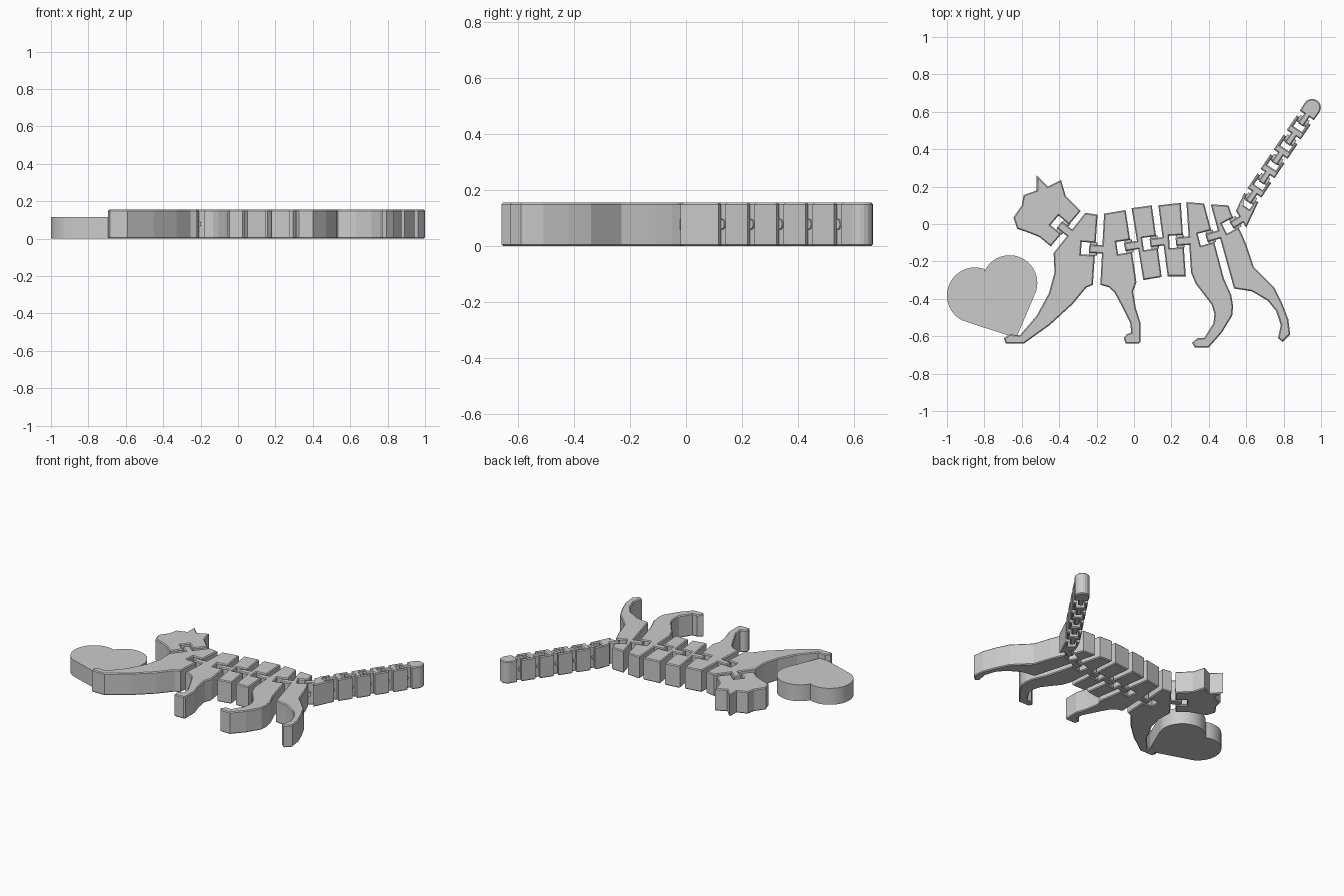
import bpy, bmesh, math
from mathutils import Vector, Matrix

if "Cube" in bpy.data.objects:
    bpy.data.objects.remove(bpy.data.objects["Cube"])

H = 0.155          # toy thickness
RIM = 0.006        # small chamfer on the top and bottom rims


def make_plate(name, pts, joints=(), height=H, rim=RIM):
    """Extrude a clockwise outline. joints: (edge index, point near edge, out, width);
    positive 'out' adds a hinge tab, negative cuts a socket."""
    pts = [Vector(p) for p in pts]
    outline, pins = [], []
    for i, a in enumerate(pts):
        outline.append(a)
        b = pts[(i + 1) % len(pts)]
        for edge, near, out, w in joints:
            if edge != i:
                continue
            d = (b - a).normalized()
            n = Vector((-d.y, d.x))
            c = a + d * (Vector(near) - a).dot(d)
            s = d * w / 2
            outline += [c - s, c - s + n * out, c + s + n * out, c + s]
            if out > 0:
                pins.append((c + n * (out - 0.024), d, w + 0.024))
    bm = bmesh.new()
    face = bm.faces.new([bm.verts.new((p.x, p.y, 0)) for p in reversed(outline)])
    ext = bmesh.ops.extrude_face_region(bm, geom=[face])["geom"]
    bmesh.ops.translate(bm, vec=(0, 0, height),
                        verts=[v for v in ext if isinstance(v, bmesh.types.BMVert)])
    bmesh.ops.recalc_face_normals(bm, faces=bm.faces)
    if rim:
        rims = [e for e in bm.edges if abs(e.verts[0].co.z - e.verts[1].co.z) < 1e-5]
        bmesh.ops.bevel(bm, geom=rims, offset=rim, segments=1, profile=0.5,
                        affect='EDGES', clamp_overlap=True)
    # hinge pins crossing each tab
    for c, d, length in pins:
        rot = Vector((0, 0, 1)).rotation_difference(d.to_3d()).to_matrix().to_4x4()
        bmesh.ops.create_cone(bm, cap_ends=True, segments=12, radius1=0.02, radius2=0.02,
                              depth=length,
                              matrix=Matrix.Translation((c.x, c.y, height / 2)) @ rot)
    me = bpy.data.meshes.new(name)
    bm.to_mesh(me)
    bm.free()
    ob = bpy.data.objects.new(name, me)
    bpy.context.collection.objects.link(ob)
    return ob


def tab(edge, p, out=0.07, w=0.045):
    return (edge, p, out, w)


def socket(edge, p, depth=0.075, w=0.066):
    return (edge, p, -depth, w)


# joint centres along the spine
NECK, J1, J2, J3, J4, J5, J6 = [(-.36, -.035), (-.185, -.135), (0, -.115), (.137, -.095),
                                (.278, -.09), (.44, -.06), (.558, .015)]

# head
make_plate("head", [(-.285, .07), (-.445, -.12), (-.505, -.07), (-.56, -.048), (-.625, -.025),
                    (-.645, .035), (-.60, .10), (-.59, .155), (-.52, .18), (-.52, .26),
                    (-.46, .20), (-.39, .235), (-.365, .15)], [socket(0, NECK)])

# chest with reaching front leg
make_plate("chest_front_leg", [
    (-.26, .06), (-.195, .05), (-.22, -.325), (-.255, -.34), (-.33, -.43), (-.45, -.54),
    (-.59, -.64), (-.685, -.64), (-.695, -.61), (-.665, -.59), (-.61, -.595), (-.52, -.49),
    (-.455, -.37), (-.425, -.26), (-.43, -.155)], [socket(1, J1), tab(14, NECK)])

# shoulder with second front leg
make_plate("shoulder_front_leg", [
    (-.16, .055), (-.045, .075), (.013, -.31), (-.005, -.36), (.01, -.45), (.035, -.53),
    (.035, -.63), (.025, -.64), (-.045, -.64), (-.055, -.61), (-.04, -.59), (-.015, -.58),
    (-.02, -.53), (-.07, -.43), (-.105, -.365), (-.135, -.338), (-.18, -.325)],
    [socket(1, J2), tab(16, J1)])

# two belly segments
make_plate("belly_segment_a", [(-.013, .085), (.095, .10), (.148, -.283), (.05, -.30)],
           [socket(1, J3), tab(3, J2)])
make_plate("belly_segment_b", [(.13, .10), (.25, .113), (.277, -.28), (.18, -.28)],
           [socket(1, J4), tab(3, J3)])

# flank with first hind leg
make_plate("flank_hind_leg", [
    (.28, .117), (.375, .11), (.48, -.29), (.52, -.38), (.53, -.44), (.525, -.49), (.47, -.58),
    (.40, -.66), (.325, -.66), (.31, -.635), (.34, -.61), (.375, -.61), (.425, -.53),
    (.43, -.48), (.415, -.43), (.33, -.32), (.305, -.26)], [socket(1, J5), tab(16, J4)])

# rump with second hind leg
make_plate("rump_hind_leg", [
    (.41, .105), (.505, .10), (.52, .055), (.575, -.05), (.60, -.11), (.64, -.23), (.75, -.34),
    (.79, -.42), (.825, -.51), (.835, -.59), (.795, -.63), (.77, -.61), (.785, -.54),
    (.76, -.465), (.715, -.41), (.63, -.36), (.535, -.345)],
    [socket(2, J6, 0.07, 0.06), tab(16, J5)])

# tail: chain of identical links along one direction
TIP = Vector((.952, .622))
U = Vector((.56, .828)).normalized()
N = Vector((U.y, -U.x))
PITCH, HALF_W, GAP = 0.125, 0.045, 0.015


def at(s, t):
    return TIP + U * s + N * t


LAST = -0.065
first = LAST - 4 * PITCH
make_plate("tail_base", [at(first - GAP, -HALF_W), at(first - GAP, HALF_W), (.60, -.02), (.545, .07)],
           [socket(0, at(first, 0), 0.058, 0.055), tab(2, J6, 0.06, 0.04)])
for k in range(4):
    lo = first + k * PITCH + GAP
    hi = first + (k + 1) * PITCH - GAP
    make_plate(f"tail_link_{k + 1}",
               [at(hi, -HALF_W), at(hi, HALF_W), at(lo, HALF_W), at(lo, -HALF_W)],
               [socket(0, at(hi, 0), 0.058, 0.055), tab(2, at(lo, 0), 0.06, 0.034)])
cap = [at(.047 * math.sin(a), -.047 * math.cos(a)) for a in [math.pi * i / 10 for i in range(11)]]
make_plate("tail_tip", [at(LAST + GAP, HALF_W), at(LAST + GAP, -HALF_W)] + cap,
           [tab(0, at(LAST, 0), 0.06, 0.034)])


# heart at the front paw
def arc(cx, cy, r, a0, a1, n=24):
    angs = [math.radians(a0 + (a1 - a0) * i / n) for i in range(n + 1)]
    return [(cx + r * math.cos(a), cy + r * math.sin(a)) for a in angs]


heart = make_plate("heart", arc(-.85, -.382, .15, 242, 70) + arc(-.665, -.315, .148, 154, -23)
                   + [(-.63, -.61)], height=0.115, rim=0)
bpy.context.view_layer.objects.active = heart
heart.select_set(True)
bpy.ops.object.shade_smooth_by_angle(angle=math.radians(30))
